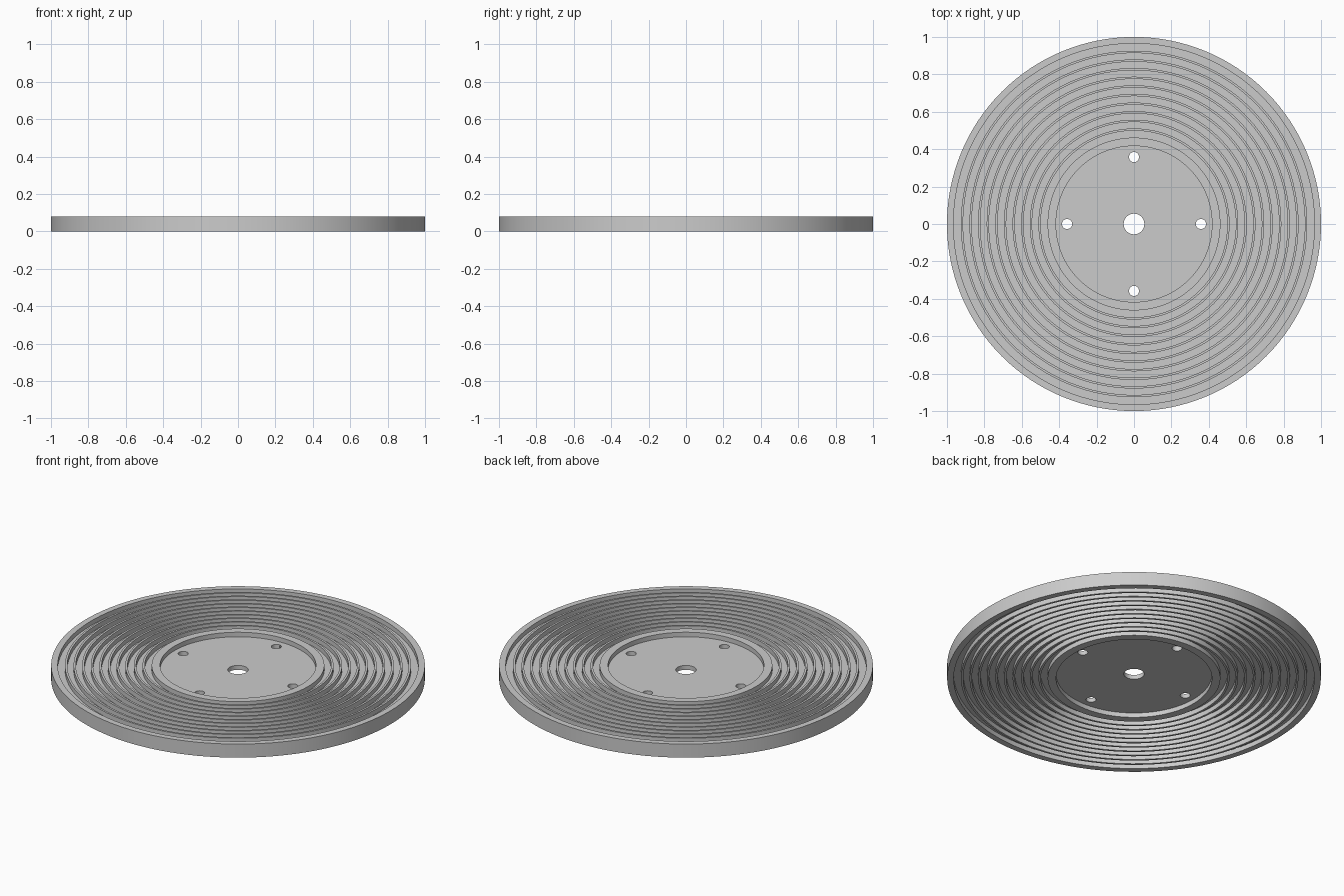
import bpy, bmesh
from math import cos, sin, pi

if "Cube" in bpy.data.objects:
    bpy.data.objects.remove(bpy.data.objects["Cube"])

SEG = 128
TOP, WEB_TOP, WEB_BOT = 0.08, 0.053, 0.027
BORE, HUB_IN, HUB_OUT, RIM_IN, RIM_OUT = 0.055, 0.417, 0.462, 0.965, 1.0
FINS = [0.505 + i * 0.0461 for i in range(10)]
FIN_HALF = 0.006


def lathe(name, profile):
    """Spin a closed (radius, z) profile around the z axis."""
    bm = bmesh.new()
    rings = [[bm.verts.new((r * cos(2 * pi * s / SEG), r * sin(2 * pi * s / SEG), z))
              for r, z in profile] for s in range(SEG)]
    n = len(profile)
    for s in range(SEG):
        a, b = rings[s], rings[(s + 1) % SEG]
        for i in range(n):
            j = (i + 1) % n
            bm.faces.new((a[i], b[i], b[j], a[j]))
    bmesh.ops.recalc_face_normals(bm, faces=bm.faces)
    mesh = bpy.data.meshes.new(name)
    bm.to_mesh(mesh)
    bm.free()
    obj = bpy.data.objects.new(name, mesh)
    bpy.context.collection.objects.link(obj)
    return obj


# Raised bands: hub ring, thin concentric fins, outer rim
bands = [(HUB_IN, HUB_OUT)]
bands += [(r - FIN_HALF, r + FIN_HALF) for r in FINS]
bands.append((RIM_IN, RIM_OUT))


def side(web, face):
    pts = [(BORE, web)]
    for a, b in bands:
        pts += [(a, web), (a, face), (b, face), (b, web)]
    return pts[:-1]  # the rim's outer wall runs straight down


# Same grooves on both faces, joined by the web
disc = lathe("grooved_disc", side(WEB_TOP, TOP) + side(WEB_BOT, 0.0)[::-1])

# Four bolt holes through the recessed centre plate
bpy.context.view_layer.objects.active = disc
for k in range(4):
    a = k * pi / 2
    bpy.ops.mesh.primitive_cylinder_add(vertices=32, radius=0.027, depth=0.2,
                                        location=(0.358 * cos(a), 0.358 * sin(a), 0.04))
    cutter = bpy.context.object
    cutter.name = "bolt_hole_cutter"
    cutter.hide_render = True
    mod = disc.modifiers.new("bolt_hole", 'BOOLEAN')
    mod.operation, mod.solver, mod.object = 'DIFFERENCE', 'EXACT', cutter
    bpy.context.view_layer.objects.active = disc
    bpy.ops.object.modifier_apply(modifier=mod.name)
    bpy.data.objects.remove(cutter)

# Smooth round walls, sharp rims
bpy.ops.object.select_all(action='DESELECT')
disc.select_set(True)
bpy.context.view_layer.objects.active = disc
bpy.ops.object.shade_smooth_by_angle(angle=pi / 6)
